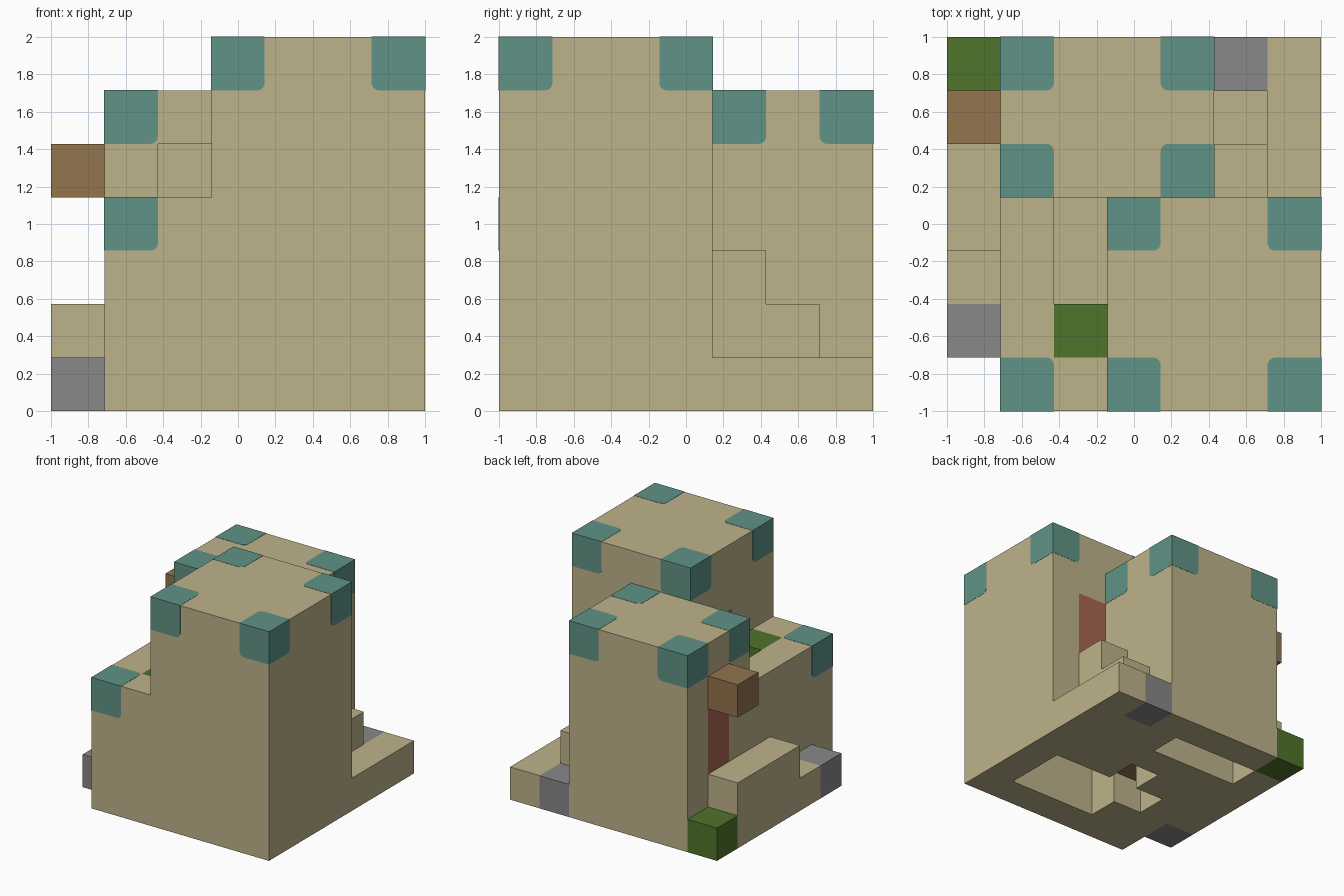
import bpy, bmesh
from itertools import product
from mathutils import Vector

if "Cube" in bpy.data.objects:
    bpy.data.objects.remove(bpy.data.objects["Cube"], do_unlink=True)

N = 7            # cells along each side
S = 2 / N        # cell size
ORIGIN = Vector((-1, -1, 0))


def material(name, rgb):
    m = bpy.data.materials.new(name)
    m.use_nodes = True
    m.diffuse_color = (*rgb, 1)
    m.node_tree.nodes["Principled BSDF"].inputs["Base Color"].default_value = (*rgb, 1)
    return m


SAND = material("sandstone", (0.515, 0.45, 0.26))
TEAL = material("teal", (0.115, 0.29, 0.24))
GREEN = material("leaf green", (0.08, 0.175, 0.024))
BROWN = material("wood brown", (0.287, 0.178, 0.075))
GREY = material("stone grey", (0.246, 0.246, 0.25))
RED = material("door red", (0.4, 0.13, 0.085))


def box(x, y, z):
    """Cells in inclusive ranges; a plain number means one cell."""
    spans = [range(a, a + 1) if isinstance(a, int) else range(a[0], a[1] + 1)
             for a in (x, y, z)]
    return set(product(*spans))


# Doors and accent blocks
doors = {
    "main_tower_back_door": box(5, 3, (3, 4)),
    "main_tower_side_door": box(3, 2, (3, 4)),
    "back_tower_side_door": box(1, 5, (2, 3)),
}
greens = {"terrace_bush": box(2, 1, 3), "ground_bush": box(0, 6, 0)}
browns = {"door_awning": box(0, 5, 4), "passage_beam": box(2, 2, 1)}
greys = {"back_doorstep": box(5, 6, 0), "side_doorstep": box(0, 1, 0)}
accents = set().union(*doors.values(), *greens.values(),
                      *browns.values(), *greys.values())

# Hollows: terrace path, archway, and the rooms open underneath
hollow = (box(2, (2, 3), 3) | box(2, 4, (3, 4))
          | box((1, 3), 5, (0, 1))
          | box((3, 5), (1, 2), (0, 1)) | box(2, 2, 0) | box(3, 3, 0))

# Sandstone masses
masses = {
    "main_tower": box((3, 6), (0, 3), (0, 6)),
    "low_tower": box((1, 2), (0, 3), (0, 3)),
    "back_tower": box((1, 4), (4, 6), (0, 5)),
    "back_stairs": box(5, 4, (0, 2)) | box(5, 5, (0, 1)),
    "back_terrace": box(6, (4, 6), 0),
    "side_ledge": box(0, 2, 0) | box(0, (3, 5), (0, 1)),
}
masses = {name: cells - hollow - accents for name, cells in masses.items()}
solid = accents.union(*masses.values())


def add_object(name, bm, mat):
    mesh = bpy.data.meshes.new(name)
    bm.to_mesh(mesh)
    bm.free()
    mesh.materials.append(mat)
    obj = bpy.data.objects.new(name, mesh)
    bpy.context.collection.objects.link(obj)
    return obj


def build(name, cells, mat):
    """Skin a set of cells with faces wherever they meet open space."""
    bm = bmesh.new()
    for cell in sorted(cells):
        for axis, side in product(range(3), (0, 1)):
            neighbour = list(cell)
            neighbour[axis] += 2 * side - 1
            if tuple(neighbour) in solid:
                continue
            u, v = (axis + 1) % 3, (axis + 2) % 3
            corners = []
            for du, dv in ((0, 0), (1, 0), (1, 1), (0, 1)):
                p = Vector(cell)
                p[axis] += side
                p[u] += du
                p[v] += dv
                corners.append(bm.verts.new(ORIGIN + p * S))
            bm.faces.new(corners if side else corners[::-1])
    bmesh.ops.remove_doubles(bm, verts=bm.verts, dist=S / 100)
    return add_object(name, bm, mat)


for group, mat in ((masses, SAND), (doors, RED), (greens, GREEN),
                   (browns, BROWN), (greys, GREY)):
    for name, cells in group.items():
        build(name, cells, mat)


def corner_cap(name, cell, sx, sy):
    """Teal corner block, a hair proud, rounded along its three inner edges."""
    out = Vector((sx, sy, 1))
    proud = 0.002
    bm = bmesh.new()
    bmesh.ops.create_cube(bm, size=S)
    for v in bm.verts:
        for a in range(3):
            if v.co[a] * out[a] > 0:
                v.co[a] += proud * out[a]
    inner = min(bm.verts, key=lambda v: v.co.dot(out))
    bmesh.ops.bevel(bm, geom=list(inner.link_edges), offset=0.04,
                    segments=4, profile=0.5, affect='EDGES')
    centre = ORIGIN + (Vector(cell) + Vector((0.5, 0.5, 0.5))) * S
    bmesh.ops.translate(bm, verts=bm.verts, vec=centre)
    add_object(name, bm, TEAL)


# Corner caps on the tower tops
for tower, xs, ys, top in (("main_tower", (3, 6), (0, 3), 6),
                           ("back_tower", (1, 4), (4, 6), 5)):
    for (a, x), (b, y) in product(zip(("right", "left"), xs), zip(("front", "back"), ys)):
        corner_cap(f"{tower}_cap_{b}_{a}", (x, y, top),
                   -1 if a == "right" else 1, -1 if b == "front" else 1)
corner_cap("low_tower_cap", (1, 0, 3), -1, -1)
